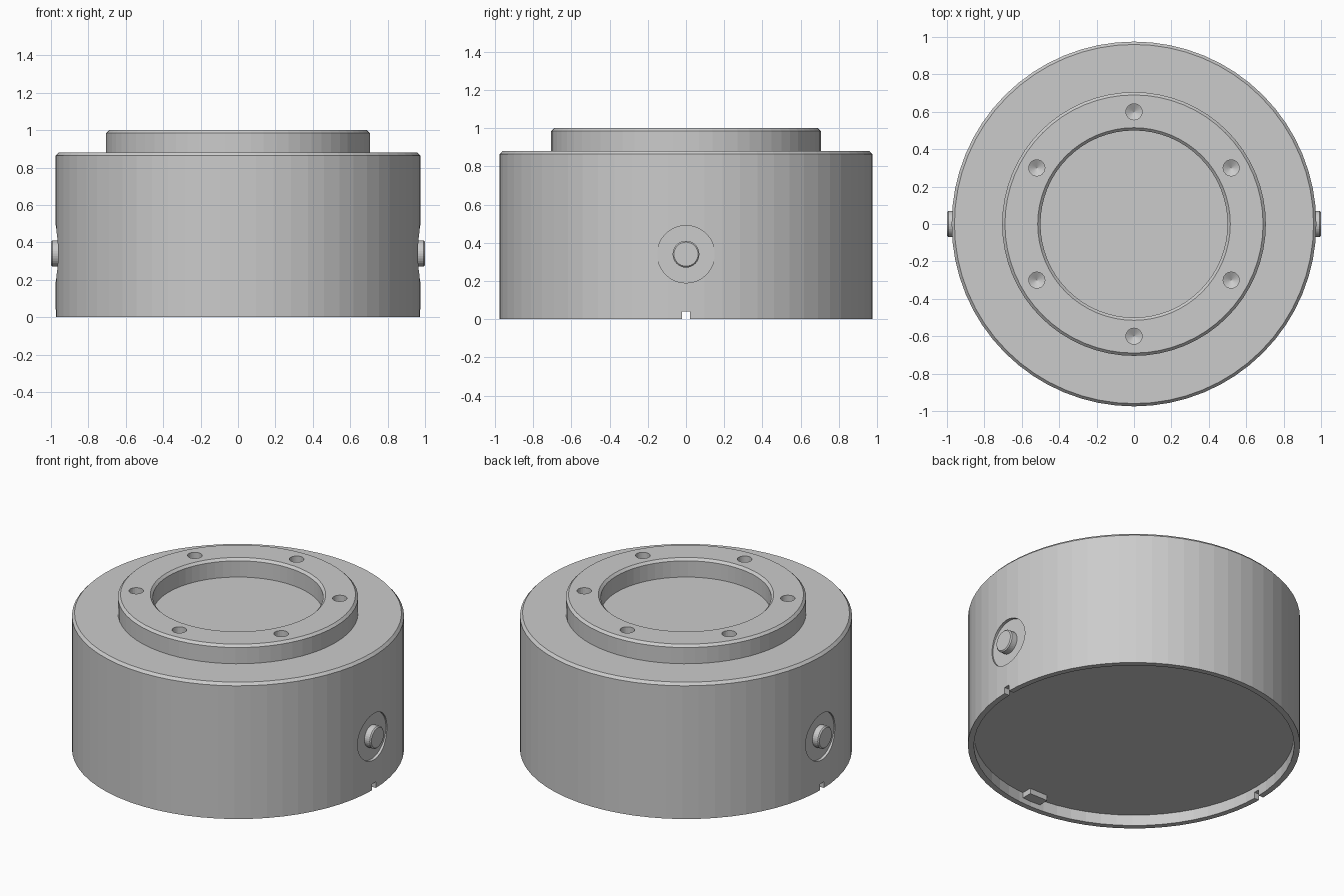
import bpy, bmesh
from math import pi, cos, sin, radians
from mathutils import Matrix

if "Cube" in bpy.data.objects:
    bpy.data.objects.remove(bpy.data.objects["Cube"])


def lathe(name, profile, steps, matrix=Matrix()):
    """Closed solid turned around z; the profile starts and ends on the axis."""
    bm = bmesh.new()
    rings = []
    for r, z in profile:
        if r == 0:
            rings.append([bm.verts.new((0, 0, z))] * steps)
        else:
            rings.append([bm.verts.new((r * cos(2 * pi * i / steps), r * sin(2 * pi * i / steps), z))
                          for i in range(steps)])
    for a, b in zip(rings, rings[1:]):
        for i in range(steps):
            j = (i + 1) % steps
            bm.faces.new(list(dict.fromkeys((a[i], a[j], b[j], b[i]))))
    bmesh.ops.recalc_face_normals(bm, faces=bm.faces)
    bm.transform(matrix)
    return finish(name, bm)


def box(name, lo, hi):
    bm = bmesh.new()
    bmesh.ops.create_cube(bm, size=1)
    for v in bm.verts:
        v.co = [(l + h) / 2 + c * (h - l) for l, h, c in zip(lo, hi, v.co)]
    return finish(name, bm)


def finish(name, bm):
    mesh = bpy.data.meshes.new(name)
    bm.to_mesh(mesh)
    bm.free()
    ob = bpy.data.objects.new(name, mesh)
    bpy.context.collection.objects.link(ob)
    return ob


def cut(target, cutter):
    mod = target.modifiers.new("cut", 'BOOLEAN')
    mod.operation = 'DIFFERENCE'
    mod.solver = 'EXACT'
    mod.object = cutter
    bpy.context.view_layer.objects.active = target
    bpy.ops.object.modifier_apply(modifier=mod.name)
    bpy.data.objects.remove(cutter)


# Turned housing with raised collar, shallow bore and recessed underside
housing = lathe("housing", [
    (0, .07), (.94, .07), (.94, 0), (.975, 0), (.975, .863), (.96, .88),
    (.705, .88), (.705, .985), (.69, 1), (.515, 1), (.50, .985), (.50, .88), (0, .88)], 64)

# Six drilled screw holes around the collar
for k in range(6):
    a = radians(30 + 60 * k)
    cut(housing, lathe("hole_cutter", [(0, .925), (.043, .95), (.043, 1.05), (0, 1.05)], 24,
                       Matrix.Translation((.6 * cos(a), .6 * sin(a), 0))))

# Side pockets, buttons and bottom notches on both x sides
for side, label in ((1, "right"), (-1, "left")):
    m = Matrix.Translation((0, 0, .34)) @ Matrix.Rotation(side * pi / 2, 4, 'Y')
    cut(housing, lathe("pocket_cutter", [(0, .955), (.15, .955), (.15, 1.1), (0, 1.1)], 48, m))
    xs = sorted((side * .9, side * 1.1))
    cut(housing, box("notch_cutter", (xs[0], -.02, -.05), (xs[1], .02, .04)))
    lathe(label + "_button", [(0, .94), (.07, .94), (.07, .993), (.063, 1), (0, 1)], 32, m)

# Small locating tab inside the underside recess
box("locating_tab", (-.065, -.95, .035), (.065, -.87, .08))
